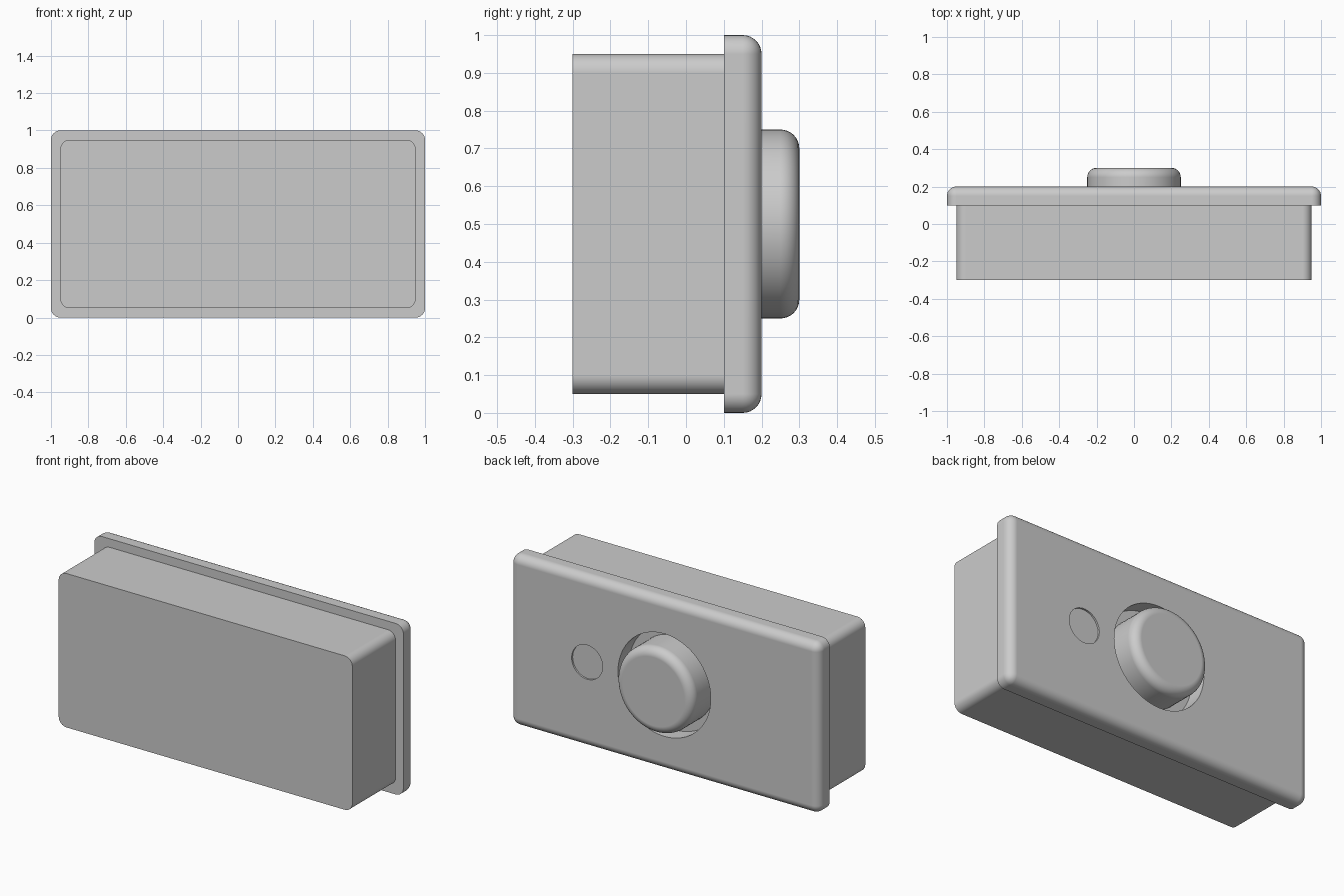
import bpy
import bmesh
import math
from mathutils import Matrix

if "Cube" in bpy.data.objects:
    bpy.data.objects.remove(bpy.data.objects["Cube"], do_unlink=True)

ROUND = 0.05
MID_Z = 0.5

grey = bpy.data.materials.new("plain grey")
grey.use_nodes = True
grey.diffuse_color = (0.6, 0.6, 0.6, 1)
grey.node_tree.nodes["Principled BSDF"].inputs["Base Color"].default_value = (0.6, 0.6, 0.6, 1)


def to_object(name, bm):
    mesh = bpy.data.meshes.new(name)
    bm.to_mesh(mesh)
    bm.free()
    mesh.materials.append(grey)
    obj = bpy.data.objects.new(name, mesh)
    bpy.context.collection.objects.link(obj)
    return obj


def bevel(bm, edges, segments=8):
    bmesh.ops.bevel(bm, geom=edges, offset=ROUND, segments=segments,
                    profile=0.5, affect='EDGES', clamp_overlap=True)


def rounded_box(name, width, height, y0, y1, round_back):
    """Box with rounded corners along y and, if wanted, a rounded back rim."""
    bm = bmesh.new()
    bmesh.ops.create_cube(bm, size=1)
    bmesh.ops.scale(bm, vec=(width, y1 - y0, height), verts=bm.verts)
    bmesh.ops.translate(bm, vec=(0, (y0 + y1) / 2, MID_Z), verts=bm.verts)
    chosen = []
    for e in bm.edges:
        a, b = (v.co for v in e.verts)
        along_y = abs(a.y - b.y) > 0.01
        at_back = min(a.y, b.y) > y1 - 0.001
        if along_y or (round_back and at_back):
            chosen.append(e)
    bevel(bm, chosen)
    return to_object(name, bm)


def disc(name, x, radius, y0, y1, round_back=False):
    """Cylinder along y, optionally with a rounded back rim."""
    bm = bmesh.new()
    place = Matrix.Translation((x, (y0 + y1) / 2, MID_Z)) @ Matrix.Rotation(math.pi / 2, 4, 'X')
    bmesh.ops.create_cone(bm, cap_ends=True, segments=64, radius1=radius,
                          radius2=radius, depth=y1 - y0, matrix=place)
    if round_back:
        bevel(bm, [e for e in bm.edges if all(v.co.y > y1 - 0.001 for v in e.verts)])
    return to_object(name, bm)


def activate(obj):
    bpy.ops.object.select_all(action='DESELECT')
    obj.select_set(True)
    bpy.context.view_layer.objects.active = obj


def cut(obj, cutter):
    cutter.hide_render = True
    mod = obj.modifiers.new("cut", 'BOOLEAN')
    mod.operation = 'DIFFERENCE'
    mod.solver = 'EXACT'
    mod.object = cutter
    activate(obj)
    bpy.ops.object.modifier_apply(modifier=mod.name)
    bpy.data.objects.remove(cutter, do_unlink=True)


# Housing, cover plate and push button
housing = rounded_box("housing", 1.9, 0.9, -0.3, 0.1, False)
cover = rounded_box("cover_plate", 2.0, 1.0, 0.1, 0.2, True)
button = disc("button", 0, 0.25, 0.1, 0.3, True)

# Opening round the button and shallow indicator recess
cut(cover, disc("button_opening_cutter", 0, 0.3, 0.05, 0.25))
cut(cover, disc("indicator_cutter", 0.5, 0.1, 0.19, 0.25))

# Smooth rounded edges, flat broad faces
for part in (housing, cover, button):
    activate(part)
    bpy.ops.object.shade_smooth_by_angle(angle=math.radians(35))
    weighted = part.modifiers.new("weighted normals", 'WEIGHTED_NORMAL')
    weighted.keep_sharp = True
